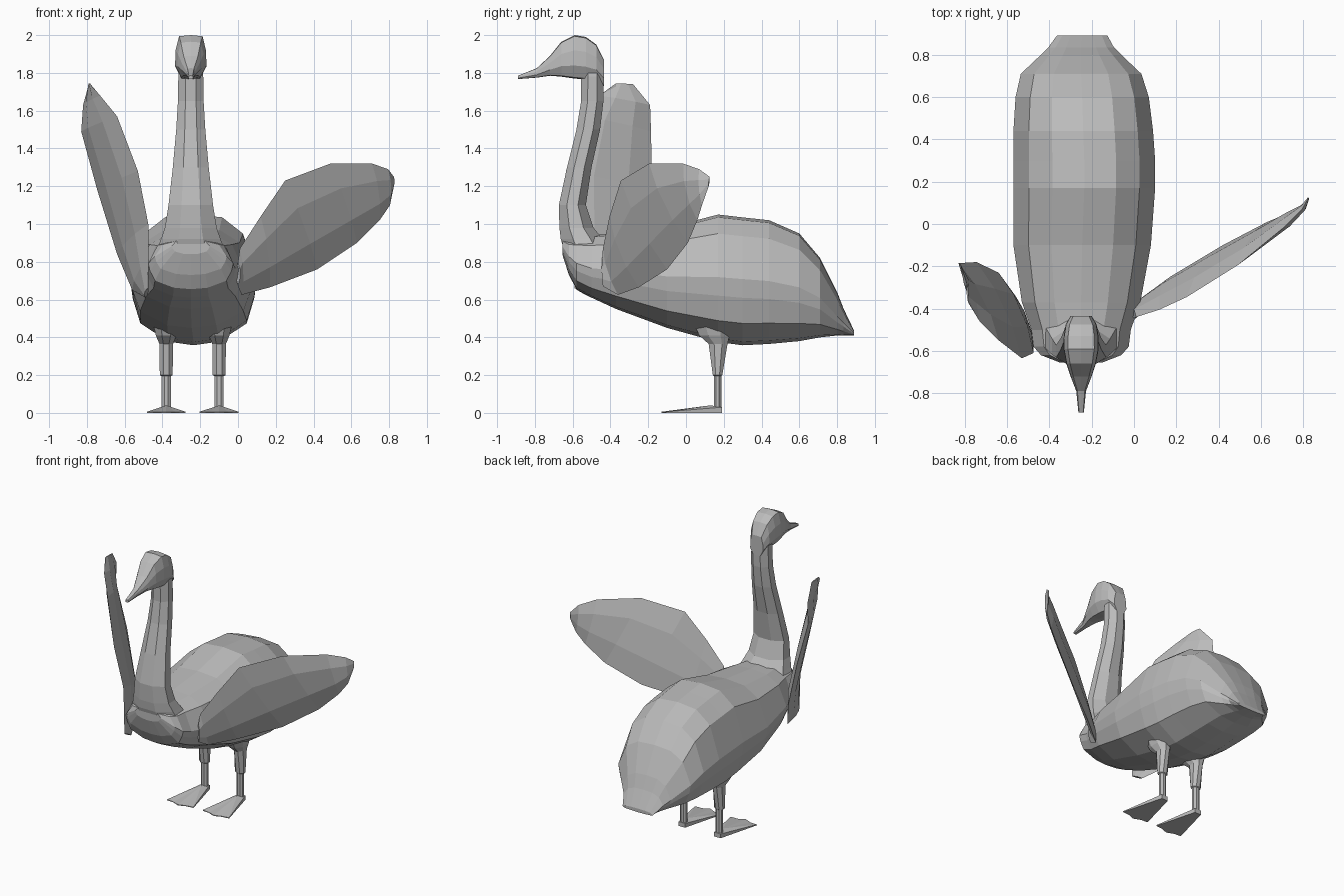
import bpy, bmesh, math
from mathutils import Vector

if "Cube" in bpy.data.objects:
    bpy.data.objects.remove(bpy.data.objects["Cube"])

grey = bpy.data.materials.new("plain_grey")
grey.diffuse_color = (0.5, 0.5, 0.5, 1)
grey.use_nodes = True
grey.node_tree.nodes["Principled BSDF"].inputs["Base Color"].default_value = grey.diffuse_color


def finish(name, bm):
    bmesh.ops.recalc_face_normals(bm, faces=bm.faces[:])
    me = bpy.data.meshes.new(name)
    bm.to_mesh(me)
    bm.free()
    me.materials.append(grey)
    ob = bpy.data.objects.new(name, me)
    bpy.context.collection.objects.link(ob)
    return ob


def loft(name, rings):
    """Skin a list of equal-sized closed rings and cap both ends."""
    bm = bmesh.new()
    vr = [[bm.verts.new(p) for p in r] for r in rings]
    n = len(vr[0])
    for a, b in zip(vr, vr[1:]):
        for i in range(n):
            j = (i + 1) % n
            bm.faces.new((a[i], a[j], b[j], b[i]))
    bm.faces.new(vr[0])
    bm.faces.new(vr[-1])
    return finish(name, bm)


def section(cx, y, w, zb, zs, zt, half):
    """Upright ring at y from a half profile running bottom to top."""
    pts = half + [(-x, z) for x, z in reversed(half[1:-1])]
    return [(cx + x * w, y, zs + z * ((zt - zs) if z > 0 else (zs - zb)))
            for x, z in pts]


def level_ring(cx, z, yf, yb, w, sides=8):
    """Horizontal oval ring at height z."""
    cy, h = (yf + yb) / 2, (yb - yf) / 2
    k = 1 / math.cos(math.pi / sides)
    return [(cx + w * k * math.cos(a), cy + h * k * math.sin(a), z)
            for a in [(i + 0.5) * 2 * math.pi / sides for i in range(sides)]]


# Body with rounded chest and flat tail tip
BODY = [(0, -1), (.4, -.94), (.84, -.64), (.96, -.22), (1, .08),
        (.78, .72), (.45, .96), (0, 1)]
loft("body", [section(*s, BODY) for s in [
    (-.25, -.655, .10, .84, .88, .92), (-.25, -.62, .19, .73, .82, .92),
    (-.25, -.58, .225, .655, .78, .93), (-.25, -.50, .235, .61, .75, .94),
    (-.25, -.37, .28, .55, .74, .95), (-.245, -.1, .325, .45, .70, .98),
    (-.235, .17, .335, .375, .69, 1.05), (-.235, .30, .335, .358, .68, 1.035),
    (-.24, .44, .33, .365, .67, 1.02), (-.245, .6, .315, .38, .64, .95),
    (-.25, .71, .285, .40, .59, .82), (-.25, .80, .19, .41, .5, .64),
    (-.25, .835, .155, .41, .47, .55), (-.245, .89, .12, .41, .42, .435)]])

# Neck
loft("neck", [level_ring(-.25, *s) for s in [
    (.78, -.60, -.36, .19), (.86, -.645, -.40, .18), (.92, -.663, -.44, .158),
    (.98, -.67, -.49, .137), (1.1, -.673, -.53, .118), (1.3, -.63, -.50, .095),
    (1.5, -.58, -.455, .077), (1.65, -.555, -.437, .068),
    (1.78, -.555, -.435, .066), (1.87, -.54, -.44, .055)]])

# Head and bill
HEAD = [(0, -1), (.6, -.95), (1, -.4), (.97, .3), (.75, .95), (0, 1)]
loft("head", [section(-.25, y, w, zb, (zb + zt) / 2, zt, HEAD)
              for y, w, zb, zt in [
    (-.435, .05, 1.73, 1.87), (-.475, .073, 1.76, 1.95), (-.53, .082, 1.765, 1.99),
    (-.59, .083, 1.77, 2.0), (-.66, .07, 1.78, 1.965), (-.72, .05, 1.785, 1.89),
    (-.79, .023, 1.775, 1.825), (-.89, .013, 1.767, 1.785)]])


def wing(name, upper, lower, thick=.025):
    """Thin leaf between two edges, swollen along its middle."""
    bm = bmesh.new()
    u = [Vector(p) for p in upper]
    l = [Vector(p) for p in lower]
    rows = []
    for i, (a, b) in enumerate(zip(u, l)):
        j, k = min(i + 1, len(u) - 1), max(i - 1, 0)
        nrm = (a - b).cross((u[j] + l[j]) - (u[k] + l[k])).normalized()
        nrm *= thick * min(1, .15 + .4 * (len(u) - 1 - i), .4 + .3 * i)
        p, q = a.lerp(b, .3), a.lerp(b, .7)
        rows.append([bm.verts.new(v) for v in
                     (a, p + nrm, q + nrm, b, q - nrm, p - nrm)])
    for r, s in zip(rows, rows[1:]):
        for i in range(6):
            j = (i + 1) % 6
            bm.faces.new((r[i], r[j], s[j], s[i]))
    bm.faces.new(rows[0])
    bm.faces.new(rows[-1])
    return finish(name, bm)


# Wings, one spread wide and one raised
wing("spread_wing",
     [(0, -.445, .80), (.01, -.44, .87), (.12, -.405, 1.04), (.25, -.345, 1.23),
      (.49, -.195, 1.32), (.71, -.015, 1.32), (.795, .07, 1.29), (.825, .125, 1.25)],
     [(0, -.44, .67), (.02, -.36, .625), (.17, -.25, .665), (.42, -.10, .76),
      (.63, .01, .90), (.75, .06, 1.02), (.805, .085, 1.10), (.825, .12, 1.20)])
wing("raised_wing",
     [(-.48, -.59, .66), (-.475, -.60, .82), (-.475, -.61, 1.0), (-.53, -.635, 1.28),
      (-.64, -.55, 1.57), (-.73, -.46, 1.68), (-.785, -.37, 1.745)],
     [(-.49, -.50, .61), (-.56, -.34, .65), (-.64, -.23, .84), (-.745, -.18, 1.18),
      (-.83, -.185, 1.49), (-.82, -.19, 1.63), (-.79, -.28, 1.74)])

# Legs and webbed feet
LEG = [(.50, .03, .25, .075), (.41, .07, .23, .055), (.365, .12, .22, .036),
       (.20, .142, .192, .034), (.195, .149, .187, .024), (.015, .149, .187, .024)]
FOOT = [(-.025, .19, .03), (.025, .19, .03), (.103, -.105, .006),
        (.05, -.11, .004), (0, -.13, .006), (-.05, -.11, .004), (-.103, -.105, .006)]
for side, lx in (("right", -.1), ("left", -.38)):
    loft(side + "_leg", [level_ring(lx, *s) for s in LEG])
    bm = bmesh.new()
    low = [bm.verts.new((lx + x, y, 0)) for x, y, z in FOOT]
    top = [bm.verts.new((lx + x, y, z)) for x, y, z in FOOT]
    peak = bm.verts.new((lx, .13, .04))
    bm.faces.new(low)
    for i in range(len(FOOT)):
        j = (i + 1) % len(FOOT)
        bm.faces.new((low[i], low[j], top[j], top[i]))
        bm.faces.new((top[i], top[j], peak))
    finish(side + "_foot", bm)
